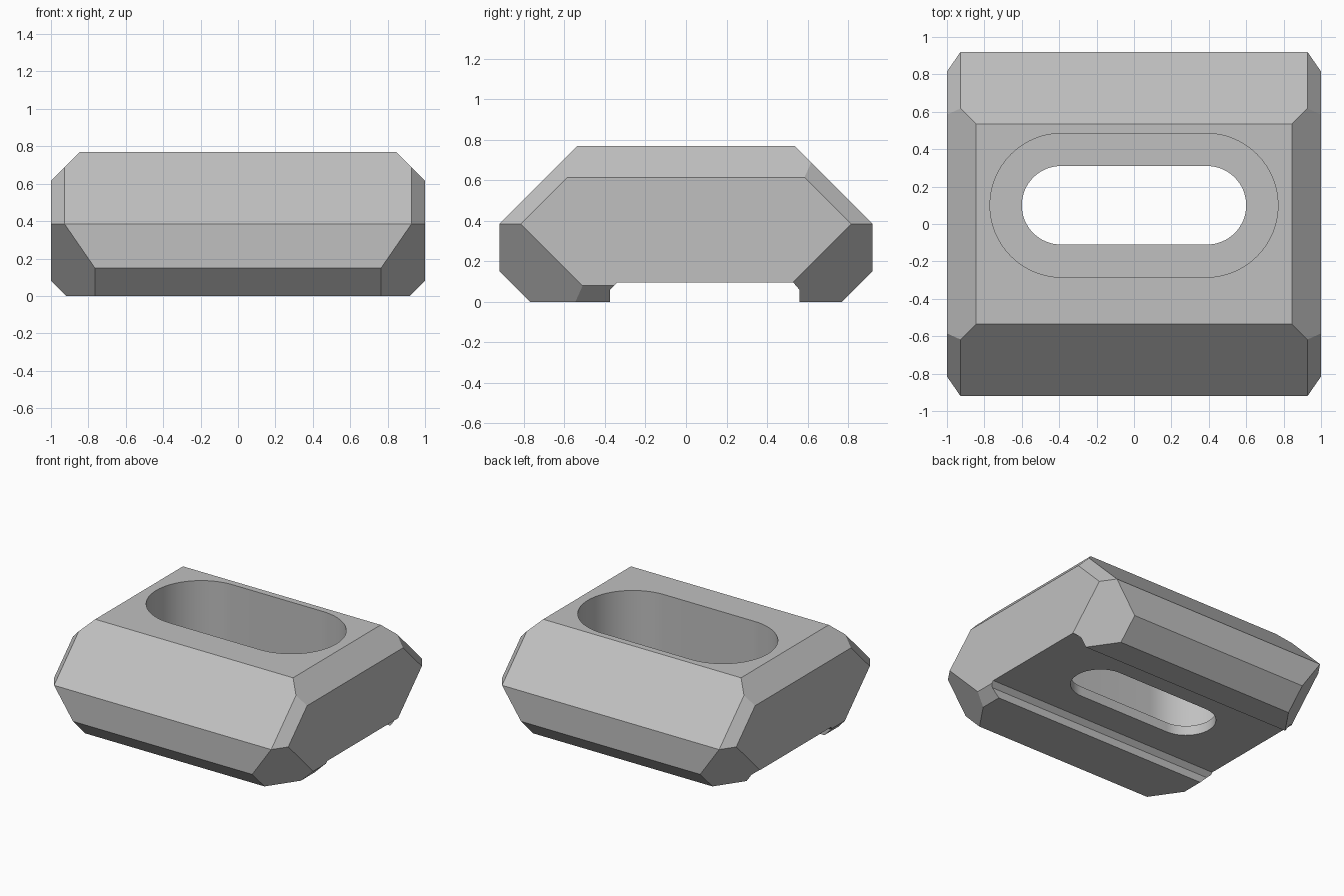
import bpy, bmesh, math
from mathutils import Matrix, Vector

cube = bpy.data.objects.get("Cube")
if cube:
    bpy.data.objects.remove(cube, do_unlink=True)

# One plain grey
grey = bpy.data.materials.new("Plain grey")
grey.use_nodes = True
colour = (0.53, 0.53, 0.53, 1)
grey.diffuse_color = colour
grey.node_tree.nodes["Principled BSDF"].inputs["Base Color"].default_value = colour


def add_object(name, bm):
    bmesh.ops.recalc_face_normals(bm, faces=bm.faces)
    mesh = bpy.data.meshes.new(name)
    bm.to_mesh(mesh)
    bm.free()
    mesh.materials.append(grey)
    obj = bpy.data.objects.new(name, mesh)
    bpy.context.collection.objects.link(obj)
    return obj


def prism(name, points, direction):
    """Extrude a closed outline along a direction."""
    bm = bmesh.new()
    face = bm.faces.new([bm.verts.new(p) for p in points])
    new = bmesh.ops.extrude_face_region(bm, geom=[face])["geom"]
    verts = [g for g in new if isinstance(g, bmesh.types.BMVert)]
    bmesh.ops.translate(bm, vec=direction, verts=verts)
    return add_object(name, bm)


def slot(name, half_straight, radius, y, z0, z1, steps=32):
    """Round-ended slot cutter, long along x."""
    points = []
    for side in (1, -1):
        for i in range(steps + 1):
            a = -math.pi / 2 + math.pi * i / steps
            points.append((side * (half_straight + radius * math.cos(a)),
                           y + side * radius * math.sin(a), z0))
    return prism(name, points, (0, 0, z1 - z0))


# Body block, trimmed by mirrored chamfer planes: (normal, distance)
bm = bmesh.new()
bmesh.ops.create_cube(bm, size=1, matrix=Matrix.Translation((0, 0, 0.385))
                      @ Matrix.Diagonal((2, 1.84, 0.77, 1)))
chamfers = [
    ((0, 1, 1), 1.305),      # upper slopes
    ((0, 1, -1), 0.77),      # lower slopes
    ((1, 0, 1), 1.615),      # upper side edges
    ((1, 0, -1), 0.92),      # lower side edges
    ((1.45, 1, 1), 2.65),    # upper corners
    ((1.45, 1, -1), 1.88),   # lower corners
]
for (nx, ny, nz), dist in chamfers:
    for sx in ((1, -1) if nx else (1,)):
        for sy in ((1, -1) if ny else (1,)):
            n = Vector((sx * nx, sy * ny, nz))
            cut = bmesh.ops.bisect_plane(
                bm, geom=bm.verts[:] + bm.edges[:] + bm.faces[:], dist=1e-5,
                plane_co=n * (dist / n.length_squared), plane_no=n, clear_outer=True)
            edges = [g for g in cut["geom_cut"] if isinstance(g, bmesh.types.BMEdge)]
            bmesh.ops.contextual_create(bm, geom=edges)
body = add_object("slotted_block", bm)

# Channel under the block, deep pocket from the top, narrower slot through
channel = [(-0.375, -0.1), (-0.375, 0.06), (-0.34, 0.095),
           (0.53, 0.095), (0.56, 0.06), (0.56, -0.1)]
cutters = [
    prism("channel_cutter", [(-1.2, y, z) for y, z in channel], (2.4, 0, 0)),
    slot("pocket_cutter", 0.385, 0.385, 0.1, 0.17, 1),
    slot("through_slot_cutter", 0.39, 0.21, 0.1, -0.2, 0.6),
]
for cutter in cutters:
    cutter.hide_render = True
    mod = body.modifiers.new(cutter.name, 'BOOLEAN')
    mod.operation = 'DIFFERENCE'
    mod.solver = 'EXACT'
    mod.object = cutter

# Apply the cuts and drop the cutters
bpy.context.view_layer.update()
evaluated = body.evaluated_get(bpy.context.evaluated_depsgraph_get())
result = bpy.data.meshes.new_from_object(evaluated)
body.modifiers.clear()
body.data = result
for cutter in cutters:
    bpy.data.objects.remove(cutter, do_unlink=True)
result.materials.clear()
result.materials.append(grey)

# Smooth the slot walls, keep the chamfers sharp
bpy.ops.object.select_all(action='DESELECT')
body.select_set(True)
bpy.context.view_layer.objects.active = body
bpy.ops.object.shade_smooth_by_angle(angle=math.radians(20))
